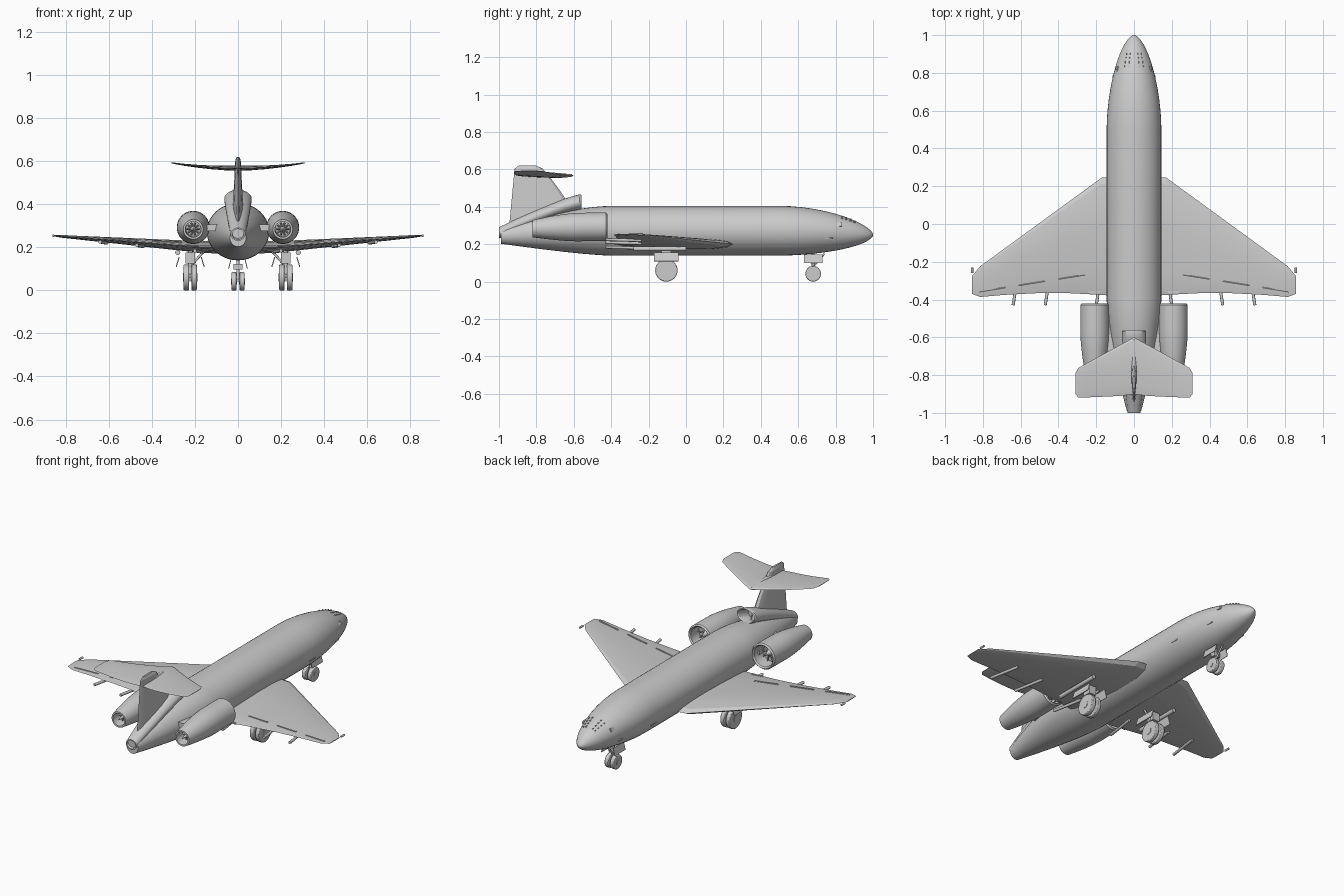
import bpy, bmesh, math
from mathutils import Vector

if "Cube" in bpy.data.objects:
    bpy.data.objects.remove(bpy.data.objects["Cube"])

grey = (0.6, 0.6, 0.6, 1)
paint = bpy.data.materials.new("light_grey")
paint.use_nodes = True
paint.diffuse_color = grey
paint.node_tree.nodes["Principled BSDF"].inputs["Base Color"].default_value = grey


def finish(name, bm, angle=35):
    bmesh.ops.recalc_face_normals(bm, faces=bm.faces)
    mesh = bpy.data.meshes.new(name)
    bm.to_mesh(mesh)
    bm.free()
    mesh.materials.append(paint)
    mesh.shade_smooth()
    mesh.set_sharp_from_angle(angle=math.radians(angle))
    obj = bpy.data.objects.new(name, mesh)
    bpy.context.collection.objects.link(obj)
    return obj


def loft(name, rings, angle=35):
    """Skin a list of closed rings and cap both ends."""
    bm = bmesh.new()
    rows = [[bm.verts.new(point) for point in ring] for ring in rings]
    for near, far in zip(rows, rows[1:]):
        for i in range(len(near)):
            bm.faces.new((near[i - 1], near[i], far[i], far[i - 1]))
    bm.faces.new(rows[0])
    bm.faces.new(rows[-1])
    return finish(name, bm, angle)


def around(count):
    return [2 * math.pi * i / count for i in range(count)]


def ellipse(x, y, z, wide, high, count=40):
    return [(x + wide * math.cos(a), y, z + high * math.sin(a)) for a in around(count)]


def nacelle(name, x, front, back, section):
    """Hollow pod along y; section(t) gives centre z, half width and half height."""
    def ring(t, scale=1):
        z, wide, high = section(t)
        return ellipse(x, front + (back - front) * t, z, wide * scale, high * scale)
    shell = [ring(0.02)] + [ring(k / 10) for k in range(1, 11)]
    return loft(name, [ring(0.2, 0.75), ring(0.02, 0.8), ring(0, 0.9)] + shell
                + [ring(1, 0.8), ring(0.85, 0.6)])


def surface(name, section, place):
    """Flying surface; section(t) gives leading y, trailing y and half thickness."""
    rings = []
    for t in [k / 5 for k in range(5)] + [0.95, 1]:
        lead, trail, half = section(t)
        if t == 1:
            lead, trail, half = lead - 0.02, trail + 0.02, half / 2
        ring = []
        for a in around(14):
            chord = (1 - math.cos(a)) / 2
            thick = half * math.sin(a) * (1.3 - 0.8 * chord)
            ring.append(place(t, lead + (trail - lead) * chord, thick))
        rings.append(ring)
    return loft(name, rings, 12)


def box(name, centre, size, lean=0):
    bm = bmesh.new()
    bmesh.ops.create_cube(bm, size=1)
    bmesh.ops.scale(bm, vec=size, verts=bm.verts)
    obj = finish(name, bm)
    obj.location = centre
    obj.rotation_euler.y = lean
    return obj


def rod(name, start, end, radius, tip=None, sides=12):
    """Round bar between two points, or a cone when tip is given."""
    a, b = Vector(start), Vector(end)
    bm = bmesh.new()
    bmesh.ops.create_cone(bm, cap_ends=True, segments=sides, radius1=radius,
                          radius2=radius if tip is None else tip, depth=(b - a).length)
    obj = finish(name, bm)
    obj.location = (a + b) / 2
    obj.rotation_euler = (b - a).to_track_quat('Z', 'Y').to_euler()
    return obj


def wheel(name, x, y, radius, half):
    tyre = rod(name + "_tyre", (x - half, y, radius), (x + half, y, radius), radius, sides=32)
    bevel = tyre.modifiers.new("rounded_edge", 'BEVEL')
    bevel.width = half / 3
    bevel.segments = 2
    hub = half * 1.2
    rod(name + "_hub", (x - hub, y, radius), (x + hub, y, radius), radius / 3, sides=20)


# Fuselage: rounded nose, straight cabin, tapering tail
def hull(y):
    nose = min(1, (1 - y) * 2 + 0.002)
    tail = max(0, (-0.4 - y) / 0.6)
    fullness = (1 - (1 - nose) ** 1.8) ** 0.6
    shrink = tail ** 1.5
    z = 0.272 - 0.022 * (1 - nose) ** 2 - 0.028 * tail ** 2
    return z, fullness * 0.145 - 0.11 * shrink, fullness * 0.133 - 0.093 * shrink


def hull_plate(name, y, angle, size):
    z, wide, high = hull(y)
    plate = box(name, (wide * math.cos(angle), y, z + high * math.sin(angle)), size)
    plate.rotation_euler.y = math.pi / 2 - angle


hull_steps = [1 - (k / 16) ** 2 / 2 for k in range(17)] + [-0.4 - k * 0.6 / 12 for k in range(12)] + [-0.99]
loft("fuselage", [ellipse(0, y, *hull(y)) for y in hull_steps])


# Engines
def duct(t):
    return 0.425 - 0.165 * t ** 1.25, 0.064 - 0.03 * t ** 1.5, 0.043 - 0.013 * t


def pod(t):
    radius = 0.076 - 0.03 * max(0, (t - 0.4) / 0.6) ** 1.5
    return 0.293 - 0.01 * t * t, radius, radius


nacelle("tail_engine_duct", 0, -0.56, -1, duct)
rod("tail_nozzle_cone", (0, -0.92, 0.28), (0, -0.99, 0.26), 0.014, 0.002)


# Flying surfaces
def wing(t):
    return min(0.26, 0.37 - 0.625 * t), -0.39 + 0.025 * math.sin(math.pi * t), 0.034 - 0.029 * t


def wing_z(t):
    return 0.2 + 0.065 * max(0, t - 0.18)


def tailplane(t):
    return -0.6 - 0.17 * t, -0.9 - 0.02 * math.sqrt(t), 0.013 - 0.01 * t


def fin(t):
    return -0.58 - 0.2 * t ** 1.4, -0.945 + 0.03 * t, 0.03 - 0.018 * t


span = 0.857
surface("fin", fin, lambda t, y, h: (h, y, 0.3 + 0.32 * t))
middle = (0, -0.78, 0.573)
rod("fin_bullet_front", middle, (0, -0.61, 0.572), 0.016, 0.002)
rod("fin_bullet_rear", middle, (0, -0.92, 0.572), 0.016, 0.002)

for side, word in ((1, "left_"), (-1, "right_")):
    surface(word + "wing", wing, lambda t, y, h: (side * span * t, y, wing_z(t) + h))
    surface(word + "tailplane", tailplane,
            lambda t, y, h: (side * 0.31 * t, y, 0.567 + 0.025 * t * t + h))
    tip = side * span
    rod(word + "wing_tip_light", (tip, -0.23, wing_z(1)), (tip, -0.26, wing_z(1)), 0.006)

    # Side engine with fan, exhaust cone and pylon
    x = side * 0.208
    nacelle(word + "engine", x, -0.42, -0.82, pod)
    rod(word + "fan_spinner", (x, -0.5, 0.293), (x, -0.45, 0.293), 0.022, 0.002)
    rod(word + "exhaust_cone", (x, -0.75, 0.285), (x, -0.82, 0.283), 0.017, 0.002)
    for a in around(10):
        spoke = Vector((math.cos(a), 0, math.sin(a)))
        for part, hub, reach in (("fan_blade", Vector((x, -0.49, 0.293)), 0.056),
                                 ("exhaust_vane", Vector((x, -0.77, 0.285)), 0.03)):
            rod(word + part, hub, hub + spoke * reach, 0.004, sides=4)
    box(word + "engine_pylon", (side * 0.12, -0.58, 0.29), (0.08, 0.24, 0.03))

    # Flap track fairings under the wing
    for x in (0.19, 0.46, 0.63):
        z = wing_z(x / span) - wing(x / span)[2] / 2
        rod(word + "flap_fairing", (side * (x - 0.02), -0.24, z - 0.01),
            (side * (x + 0.01), -0.43, z - 0.005), 0.008)

    # Spoiler strips on the wing top
    for k in range(3):
        ends = []
        for reach in (0, 0.14):
            x = 0.26 + 0.21 * k + reach
            z = wing_z(x / span) + wing(x / span)[2] / 2
            ends.append((side * x, -0.27 - 0.16 * (x - 0.26), z))
        rod(word + "spoiler_strip", *ends, 0.004, sides=6)
    box(word + "flap_hinge", (side * 0.21, -0.36, 0.205), (0.06, 0.008, 0.012))

    # Main landing gear
    x, y = side * 0.222, -0.105
    for offset in (-0.018, 0.018):
        wheel(word + "main_wheel", x + offset, y, 0.06, 0.013)
    rod(word + "main_strut", (x, y, 0.06), (x, y, 0.19), 0.011)
    rod(word + "main_brace", (x, y, 0.11), (side * 0.16, y, 0.18), 0.006)
    box(word + "main_bracket", (x, y, 0.15), (0.045, 0.05, 0.05))
    for out in (-1, 1):
        box(word + "main_gear_door", (x + out * 0.058, y, 0.132), (0.005, 0.13, 0.048), -0.3 * out)
    rod(word + "gear_fairing", (side * 0.28, 0, 0.175), (side * 0.28, -0.28, 0.175), 0.012)

    # Nose wheel and door
    wheel(word + "nose_wheel", side * 0.018, 0.68, 0.042, 0.012)
    box(word + "nose_gear_door", (side * 0.038, 0.68, 0.122), (0.004, 0.1, 0.045), -side * 0.25)

    # Cockpit strips, windows and door sills
    for k in range(4):
        for tilt in (0.3, 0.55):
            hull_plate(word + "cockpit_strip", 0.9 - 0.022 * k, math.pi / 2 - side * tilt,
                       (0.005, 0.012, 0.007))
    hull_plate(word + "cockpit_window", 0.82, math.pi / 2 - side * 1.1, (0.02, 0.03, 0.007))
    for y in (0.5, 0.76):
        hull_plate(word + "door_sill", y, math.pi / 2 - side * 1.9, (0.005, 0.05, 0.006))

# Nose gear leg
leg = Vector((0, 0.68, 0.042))
rod("nose_strut", leg, (0, 0.68, 0.16), 0.008)
rod("nose_brace", (0, 0.68, 0.08), (0, 0.74, 0.15), 0.005)
box("nose_bracket", (0, 0.68, 0.11), (0.04, 0.03, 0.025))
